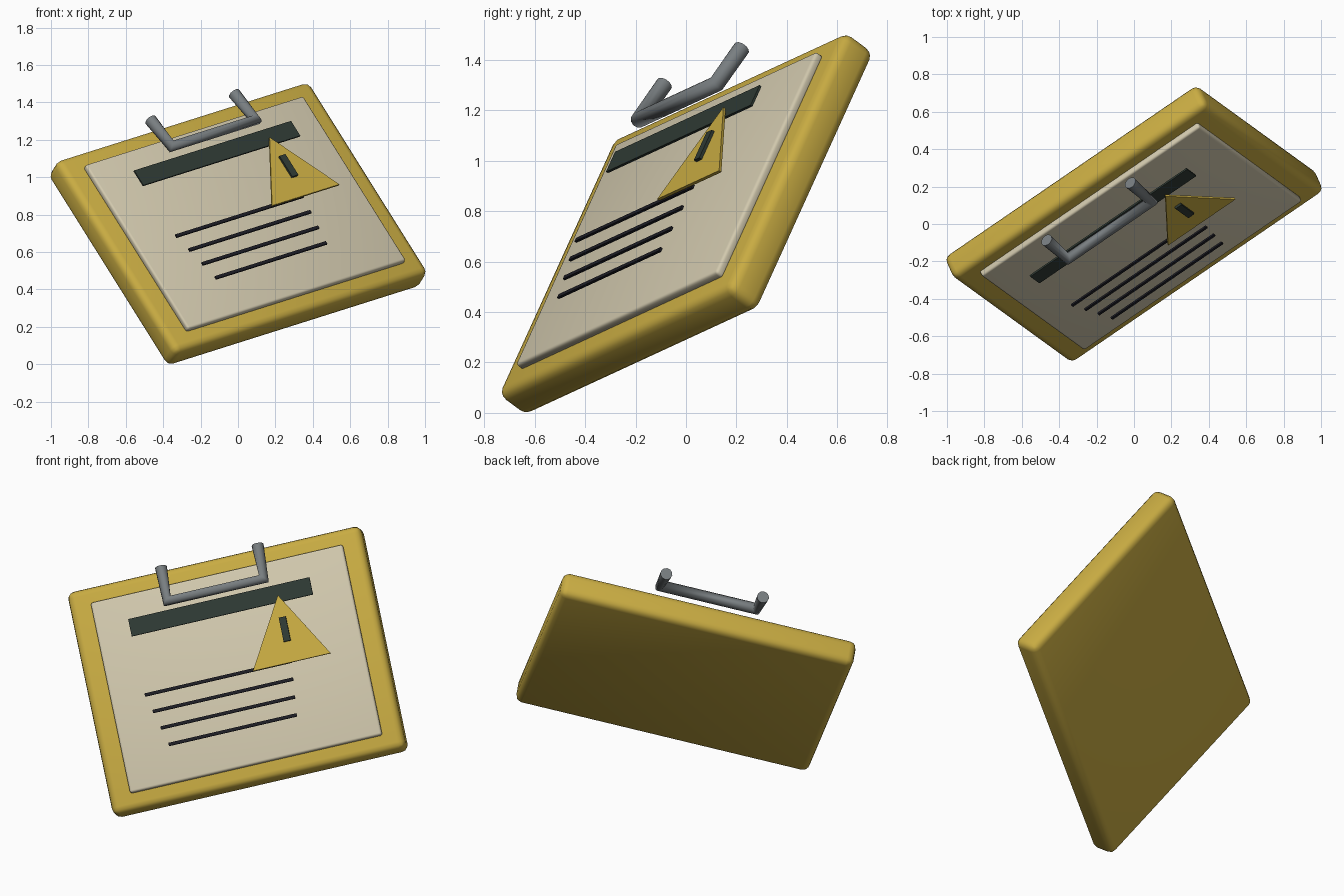
import bpy
import bmesh
from math import cos, sin, radians
from mathutils import Matrix, Vector

if "Cube" in bpy.data.objects:
    bpy.data.objects.remove(bpy.data.objects["Cube"], do_unlink=True)

# Tilted frame of the sign: local x = width, y = height, z = out of the face
across = Vector((1.33, 0.91, 0.42)).normalized()
up = Vector((-0.63, 0.46, 1.01))
up = (up - across * up.dot(across)).normalized()
out = across.cross(up)
FRAME = Matrix.Translation((0, 0, 0.75)) @ Matrix((across, up, out)).transposed().to_4x4()


def material(name, color):
    mat = bpy.data.materials.new(name)
    mat.use_nodes = True
    mat.diffuse_color = (*color, 1)
    bsdf = next(n for n in mat.node_tree.nodes if n.type == "BSDF_PRINCIPLED")
    bsdf.inputs["Base Color"].default_value = (*color, 1)
    return mat


YELLOW = material("mustard_yellow", (0.58, 0.41, 0.055))
CREAM = material("cream_paper", (0.64, 0.58, 0.42))
GREEN = material("dark_green", (0.028, 0.042, 0.034))
INK = material("ink_black", (0.012, 0.012, 0.018))
STEEL = material("steel_grey", (0.19, 0.21, 0.22))


def place(name, data, mat, center=(0, 0, 0)):
    obj = bpy.data.objects.new(name, data)
    bpy.context.collection.objects.link(obj)
    data.materials.append(mat)
    obj.matrix_world = FRAME @ Matrix.Translation(center)
    return obj


def box(name, size, center, mat, bevel=0):
    bm = bmesh.new()
    bmesh.ops.create_cube(bm, size=1)
    bmesh.ops.scale(bm, vec=size, verts=bm.verts)
    for face in bm.faces:
        face.smooth = bevel > 0
    mesh = bpy.data.meshes.new(name)
    bm.to_mesh(mesh)
    bm.free()
    obj = place(name, mesh, mat, center)
    if bevel:
        mod = obj.modifiers.new("rounded_edges", "BEVEL")
        mod.width, mod.segments = bevel, 3
    return obj


# Backing board and sheet
box("backing_board", (1.70, 1.30, 0.156), (0, 0, 0), YELLOW, 0.04)
box("paper_sheet", (1.46, 1.11, 0.04), (0.006, 0, 0.09), CREAM, 0.013)

# Heading bar and progressively shorter ruled lines
box("heading_bar", (1.05, 0.10, 0.01), (0, 0.35, 0.178), GREEN)
for i in range(4):
    box(f"ruled_line_{i + 1}", (0.85 - 0.036 * i, 0.018, 0.01),
        (-0.095 + 0.007 * i, -0.044 - 0.102 * i, 0.18), INK)

# Triangular warning plate with its upright mark
bm = bmesh.new()
corners = [bm.verts.new((0.26 * cos(radians(a)), 0.26 * sin(radians(a)), 0))
           for a in (90, 210, 330)]
face = bm.faces.new(corners)
grown = bmesh.ops.extrude_face_region(bm, geom=[face])["geom"]
bmesh.ops.translate(bm, vec=(0, 0, 0.012),
                    verts=[v for v in grown if isinstance(v, bmesh.types.BMVert)])
bmesh.ops.recalc_face_normals(bm, faces=bm.faces)
tri = bpy.data.meshes.new("warning_triangle")
bm.to_mesh(tri)
bm.free()
place("warning_triangle", tri, YELLOW, (0.333, 0.076, 0.192))
box("warning_mark", (0.04, 0.14, 0.02), (0.333, 0.137, 0.207), GREEN)

# Bent wire clip
curve = bpy.data.curves.new("wire_clip", "CURVE")
curve.dimensions = "3D"
curve.bevel_depth = 0.034
curve.bevel_resolution = 4
curve.use_fill_caps = True
spline = curve.splines.new("POLY")
path = [(-0.28, 0.64, 0.215), (-0.28, 0.437, 0.25), (0.28, 0.437, 0.25), (0.28, 0.64, 0.215)]
spline.points.add(len(path) - 1)
for point, co in zip(spline.points, path):
    point.co = (*co, 1)
spline.use_smooth = True
place("wire_clip", curve, STEEL)
